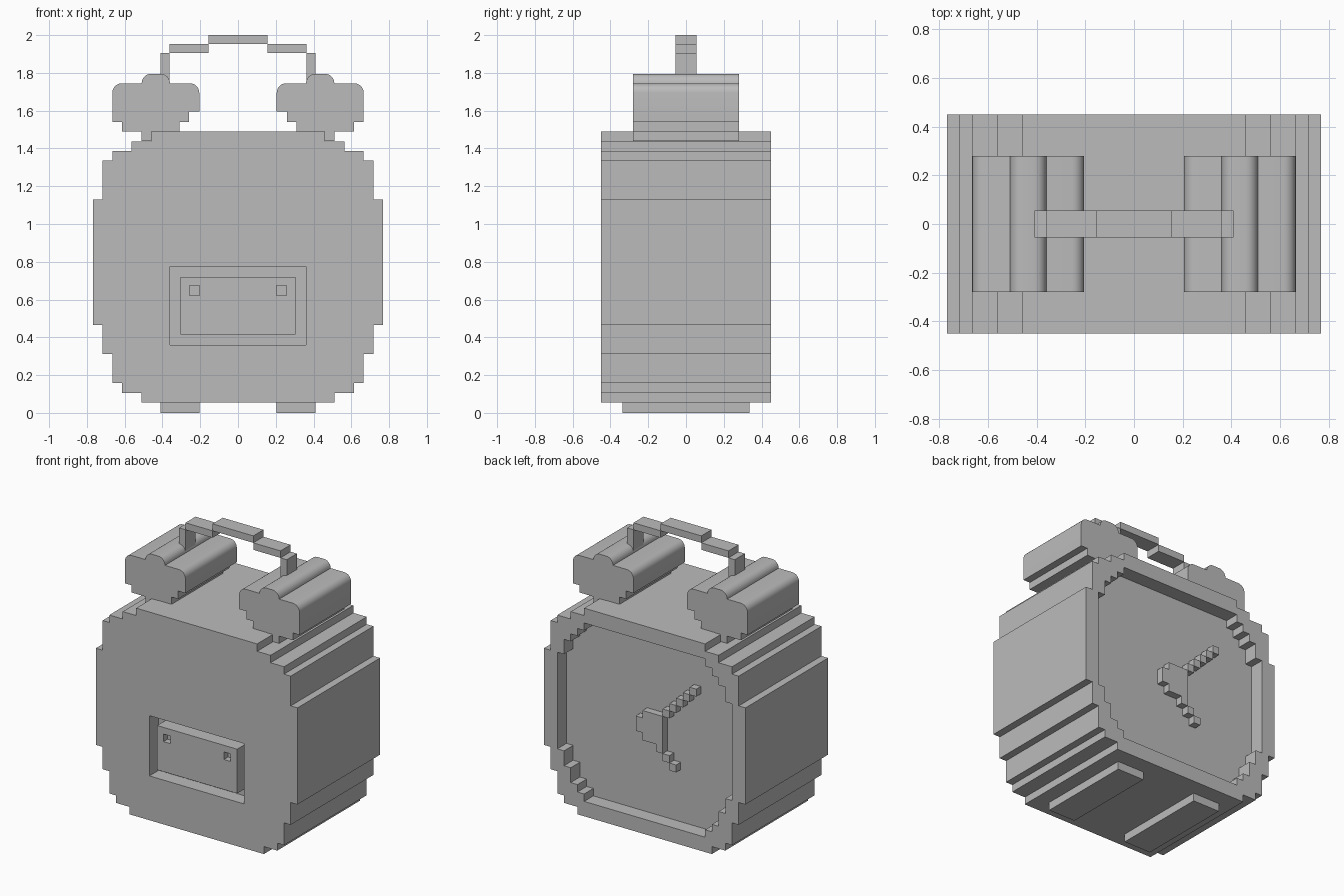
import bpy, bmesh, math

if "Cube" in bpy.data.objects:
    bpy.data.objects.remove(bpy.data.objects["Cube"], do_unlink=True)

V = 0.0512      # step size of the blocky style
BASE = 0.055    # underside of the case
MID = BASE + 14 * V

grey = bpy.data.materials.new("plain grey")
grey.use_nodes = True
grey.diffuse_color = (0.5, 0.5, 0.5, 1)
grey.node_tree.nodes["Principled BSDF"].inputs["Base Color"].default_value = (0.5, 0.5, 0.5, 1)


def extrude(name, outline, y0, y1):
    """Solid with an x-z outline, running from y0 to y1."""
    bm = bmesh.new()
    face = bm.faces.new([bm.verts.new((x, y0, z)) for x, z in outline])
    out = bmesh.ops.extrude_face_region(bm, geom=[face])
    verts = [e for e in out["geom"] if isinstance(e, bmesh.types.BMVert)]
    bmesh.ops.translate(bm, verts=verts, vec=(0, y1 - y0, 0))
    bmesh.ops.recalc_face_normals(bm, faces=bm.faces)
    mesh = bpy.data.meshes.new(name)
    bm.to_mesh(mesh)
    bm.free()
    mesh.materials.append(grey)
    obj = bpy.data.objects.new(name, mesh)
    bpy.context.collection.objects.link(obj)
    return obj


def box(name, x0, x1, y0, y1, z0, z1):
    return extrude(name, [(x0, z0), (x1, z0), (x1, z1), (x0, z1)], y0, y1)


def stepped(rows, z):
    """Symmetric stair outline from (row count, half width) pairs, bottom up."""
    side = []
    for count, half in rows:
        side += [(half * V, z), (half * V, z + count * V)]
        z += count * V
    return side + [(-x, h) for x, h in reversed(side)]


def arc(cx, cz, r, start, end, n=6):
    return [(cx + r * math.cos(math.radians(start + (end - start) * i / n)),
             cz + r * math.sin(math.radians(start + (end - start) * i / n)))
            for i in range(n + 1)]


def activate(obj):
    bpy.ops.object.select_all(action="DESELECT")
    obj.select_set(True)
    bpy.context.view_layer.objects.active = obj


def cut(target, cutter):
    cutter.hide_render = True
    mod = target.modifiers.new("cut", "BOOLEAN")
    mod.operation = "DIFFERENCE"
    mod.solver = "EXACT"
    mod.object = cutter
    activate(target)
    bpy.ops.object.modifier_apply(modifier=mod.name)
    bpy.data.objects.remove(cutter, do_unlink=True)


# Case, with the dial recess at the back and the battery bay at the front
case = extrude("clock_case", stepped(
    [(1, 10), (1, 12), (3, 13), (3, 14), (13, 15), (4, 14), (1, 13), (1, 11), (1, 9)],
    BASE), -0.45, 0.45)
dial = stepped([(1, 9), (1, 10), (2, 11), (2, 12), (13, 13), (2, 12), (1, 11), (1, 10), (1, 9)],
               BASE + 2 * V)
cut(case, extrude("dial_cutter", dial, 0.35, 0.6))
cut(case, box("bay_cutter", -0.36, 0.36, -0.6, -0.35, 0.36, 0.775))

# Battery door with two square holes
door = box("battery_door", -0.305, 0.305, -0.445, -0.35, 0.415, 0.72)
for s in (-1, 1):
    cut(door, box("hole_cutter", s * 0.23 - 0.026, s * 0.23 + 0.026, -0.6, -0.40, 0.622, 0.674))

# Hands: a hub and diagonal runs of cubes on the dial
hub = stepped([(1, 1), (2, 2), (1, 1)], MID - 2 * V)
extrude("hand_hub", hub, 0.35, 0.40)


def hand(name, cells):
    for i, (cx, cz) in enumerate(cells):
        box(f"{name}_{i}", -(cx + 1) * V, -cx * V, 0.35, 0.40, MID + cz * V, MID + (cz + 1) * V)


hand("minute_hand", [(i, i) for i in range(1, 7)])
hand("hour_hand", [(1, -2), (1, -3), (2, -4), (3, -5)])

# Bells, feet and carrying handle on both sides
bell = [(0.41, 1.44), (0.51, 1.44), (0.51, 1.49), (0.615, 1.49), (0.615, 1.54), (0.665, 1.54)]
bell += arc(0.615, 1.695, 0.05, 0, 90)
bell += arc(0.46, 1.745, 0.05, 0, 90) + arc(0.41, 1.745, 0.05, 90, 180)
bell += arc(0.255, 1.695, 0.05, 90, 180)
bell += [(0.205, 1.595), (0.26, 1.595), (0.26, 1.54), (0.31, 1.54), (0.31, 1.49), (0.41, 1.49)]

for s, side in ((1, "left"), (-1, "right")):
    part = extrude(side + "_bell", [(s * x, z) for x, z in bell], -0.28, 0.28)
    activate(part)
    bpy.ops.object.shade_smooth_by_angle(angle=math.radians(30))

    def pair(name, x0, x1, y, z0, z1):
        a, b = sorted((s * x0, s * x1))
        box(f"{side}_{name}", a, b, -y, y, z0, z1)

    pair("foot", 0.205, 0.41, 0.335, 0, BASE)
    pair("handle_post", 0.362, 0.41, 0.055, 1.76, 1.904)
    pair("handle_shoulder", 0.155, 0.362, 0.055, 1.904, 1.952)
box("handle_grip", -0.155, 0.155, -0.055, 0.055, 1.952, 2.0)
